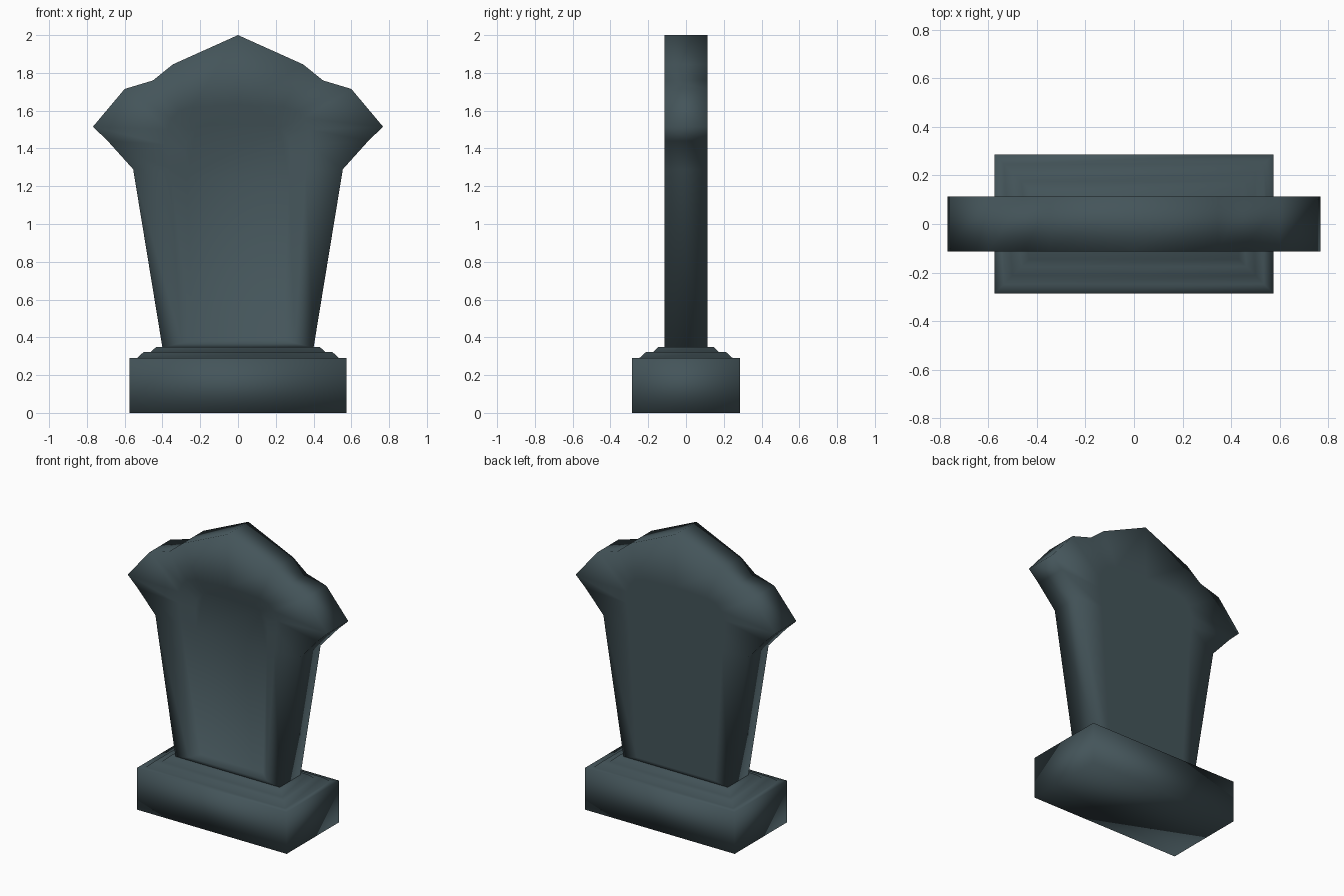
import bpy, bmesh

if "Cube" in bpy.data.objects:
    bpy.data.objects.remove(bpy.data.objects["Cube"])

stone = bpy.data.materials.new("slate_stone")
stone.diffuse_color = (0.058, 0.090, 0.102, 1.0)
stone.use_nodes = True
stone.node_tree.nodes["Principled BSDF"].inputs["Base Color"].default_value = stone.diffuse_color


def loft(name, loops):
    """Skin a stack of equal-length closed loops, cap both ends, shade smooth."""
    bm = bmesh.new()
    rings = [[bm.verts.new(p) for p in loop] for loop in loops]
    n = len(rings[0])
    for a, b in zip(rings, rings[1:]):
        for i in range(n):
            j = (i + 1) % n
            bm.faces.new((a[i], a[j], b[j], b[i]))
    bm.faces.new(rings[0])
    bm.faces.new(rings[-1])
    bmesh.ops.recalc_face_normals(bm, faces=bm.faces)
    for f in bm.faces:
        f.smooth = True
    me = bpy.data.meshes.new(name)
    bm.to_mesh(me)
    bm.free()
    me.materials.append(stone)
    ob = bpy.data.objects.new(name, me)
    bpy.context.collection.objects.link(ob)
    return ob


def mirrored(half, y):
    """Right half profile (x, z), ending on the centre line, to a full loop at depth y."""
    full = half + [(-x, z) for x, z in reversed(half[:-1])]
    return [(x, y, z) for x, z in full]


def rect(x, y, z):
    return [(-x, -y, z), (x, -y, z), (x, y, z), (-x, y, z)]


# Plinth: block with two bevelled steps
loft("plinth", [rect(*s) for s in [
    (0.575, 0.287, 0.0), (0.575, 0.287, 0.29), (0.535, 0.247, 0.29),
    (0.50, 0.212, 0.322), (0.463, 0.175, 0.322), (0.432, 0.145, 0.35)]])

# Tablet: flared outline, flat back, sunken front panel with sloping sides
outline = [(0.40, 0.345), (0.555, 1.29), (0.69, 1.44), (0.768, 1.515),
           (0.60, 1.715), (0.45, 1.76), (0.345, 1.845), (0.0, 2.0)]
rim = [(0.30, 0.37), (0.36, 1.29), (0.375, 1.42), (0.375, 1.50),
       (0.35, 1.56), (0.31, 1.60), (0.24, 1.62), (0.0, 1.63)]
floor = [(0.24, 0.39), (0.27, 1.25), (0.275, 1.38), (0.27, 1.45),
         (0.25, 1.49), (0.22, 1.51), (0.17, 1.52), (0.0, 1.525)]
T = 0.114
loft("tablet", [mirrored(rim, T), mirrored(outline, T), mirrored(outline, -T),
                mirrored(rim, -T), mirrored(floor, -T + 0.045)])
